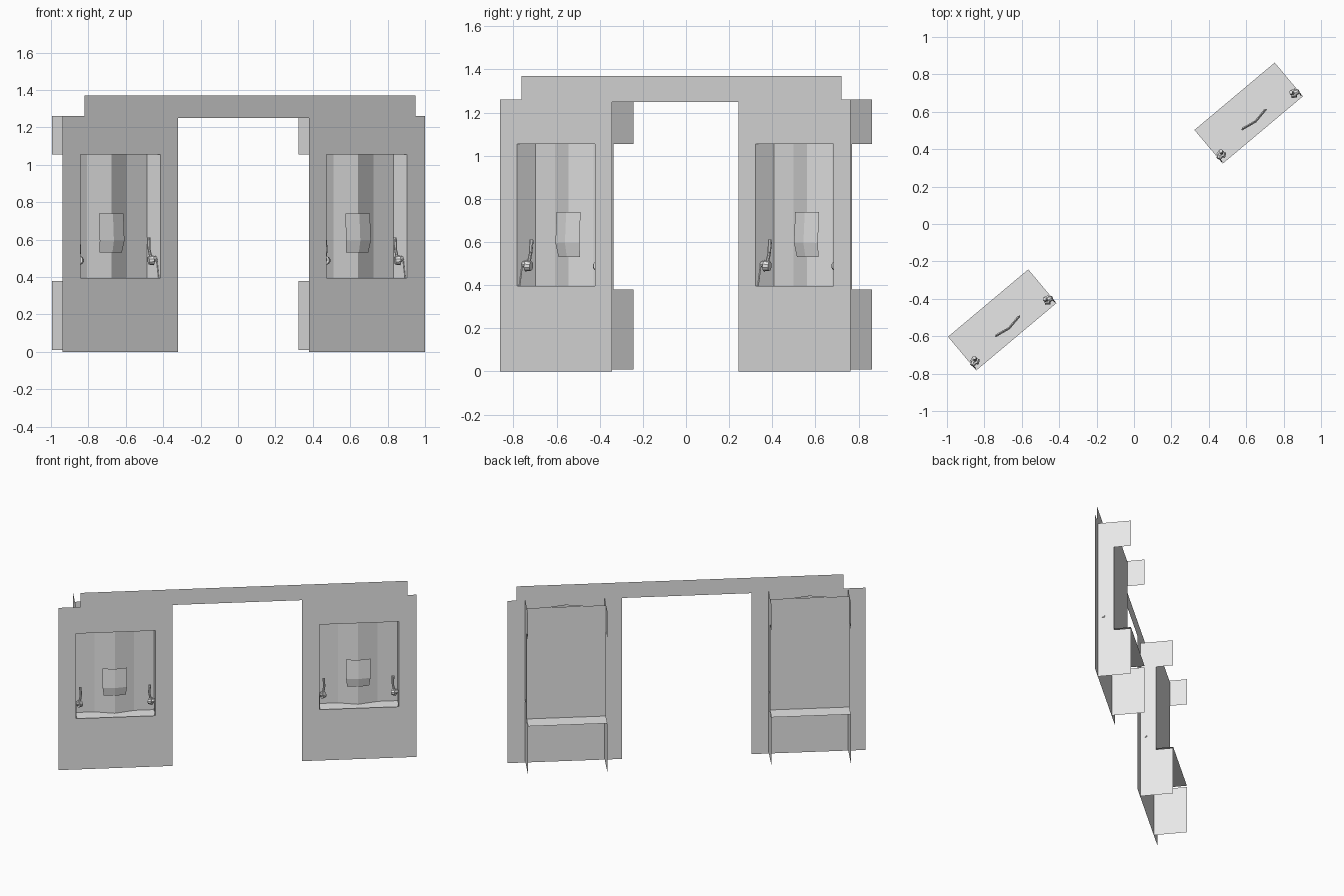
import bpy, bmesh, math
from mathutils import Vector, Matrix

if "Cube" in bpy.data.objects:
    bpy.data.objects.remove(bpy.data.objects["Cube"])

# The wall runs at 40 degrees: u along it, v towards the back, z up
FRAME = Matrix.Translation((0.03, -0.05, 0)) @ Matrix.Rotation(math.radians(40), 4, 'Z')
GREY = bpy.data.materials.new("light grey")
GREY.diffuse_color = (0.8, 0.8, 0.8, 1)
GREY.use_nodes = True
GREY.node_tree.nodes["Principled BSDF"].inputs["Base Color"].default_value = GREY.diffuse_color


def finish(name, bm):
    bmesh.ops.remove_doubles(bm, verts=bm.verts, dist=1e-5)
    bm.transform(FRAME)
    me = bpy.data.meshes.new(name)
    bm.to_mesh(me)
    bm.free()
    me.materials.append(GREY)
    ob = bpy.data.objects.new(name, me)
    bpy.context.collection.objects.link(ob)
    return ob


def faces(name, polys):
    bm = bmesh.new()
    for p in polys:
        bm.faces.new([bm.verts.new(c) for c in p])
    return finish(name, bm)


def rod(bm, a, b, r1, r2, sides=8):
    a, b = Vector(a), Vector(b)
    rot = (b - a).to_track_quat('Z', 'Y').to_matrix().to_4x4()
    bmesh.ops.create_cone(bm, cap_ends=True, segments=sides, radius1=r1, radius2=r2,
                          depth=(b - a).length,
                          matrix=Matrix.Translation((a + b) / 2) @ rot)


# Thin front wall with a doorway, two windows and stepped top corners
us = [-1.265, -1.14, -1.11, -0.58, -0.457, 0.457, 0.58, 1.14, 1.20, 1.265]
zs = [0, 0.395, 1.055, 1.25, 1.26, 1.37]


def solid(u, z):
    if 0.58 < abs(u) < 1.14 and 0.395 < z < 1.055:
        return False
    if abs(u) < 0.457 and z < 1.25:
        return False
    return z < 1.26 or -1.11 < u < 1.20


cells = []
for a, b in zip(us, us[1:]):
    for c, d in zip(zs, zs[1:]):
        if solid((a + b) / 2, (c + d) / 2):
            cells.append([(a, 0, c), (b, 0, c), (b, 0, d), (a, 0, d)])
faces("front_wall", cells)

DEPTH, BACK, HALF = 0.235, 0.112, 0.28
for tag, cu in (("left", -0.86), ("right", 0.86)):
    # Flat back panel and full-depth shelf
    lo, hi = cu - HALF, cu + HALF
    faces(tag + "_back_panel", [[(lo, BACK, 0.39), (hi, BACK, 0.39),
                                 (hi, BACK, 1.25), (lo, BACK, 1.25)]])
    faces(tag + "_shelf", [[(lo, 0, 0.39), (hi, 0, 0.39), (hi, DEPTH, 0.39), (lo, DEPTH, 0.39)]])

    # Folded board standing in front of the back panel
    line = [(cu - 0.14, BACK - 0.001), (cu, 0.075), (cu + 0.14, BACK - 0.001)]
    faces(tag + "_folded_board",
          [[(*p, 0.39), (*q, 0.39), (*q, 1.25), (*p, 1.25)] for p, q in zip(line, line[1:])])

    # Small folded plate in the middle, bent along its width and its height
    rows = [(0.53, 0.066, 0.008), (0.595, 0.054, 0.0), (0.74, 0.062, 0.0)]
    polys = []
    for (z0, v0, k0), (z1, v1, k1) in zip(rows, rows[1:]):
        for s in (-1, 1):
            e0, e1 = cu + s * (0.086 - k0), cu + s * (0.086 - k1)
            quad = [(cu, v0, z0), (e0, v0 + 0.015, z0), (e1, v1 + 0.015, z1), (cu, v1, z1)]
            polys.append(quad if s > 0 else quad[::-1])
    faces(tag + "_centre_plate", polys)

    for side, s in (("left", -1), ("right", 1)):
        # C-shaped side panel: deep at the top and bottom, shallow between
        u = cu + s * HALF
        prof = [(0, 0.01), (DEPTH, 0.01), (DEPTH, 0.38), (BACK, 0.38), (BACK, 1.055),
                (DEPTH, 1.055), (DEPTH, 1.26), (0, 1.26)]
        faces(f"{tag}_booth_{side}_side", [[(u, v, z) for v, z in prof]])

        # Handset: mount, round end, leaning bar and a short cord
        bm = bmesh.new()
        h = lambda d, v, z: (cu + s * d, v, z)
        rod(bm, h(0.28, 0.035, 0.50), h(0.25, 0.045, 0.49), 0.012, 0.02)
        rod(bm, h(0.262, 0.038, 0.49), h(0.238, 0.05, 0.488), 0.026, 0.022, 10)
        rod(bm, h(0.252, 0.046, 0.50), h(0.242, 0.05, 0.55), 0.009, 0.008)
        rod(bm, h(0.242, 0.05, 0.55), h(0.245, 0.058, 0.61), 0.008, 0.01)
        rod(bm, h(0.277, 0.012, 0.395), h(0.277, 0.03, 0.50), 0.003, 0.003, 5)
        finish(f"{tag}_booth_{side}_handset", bm)
